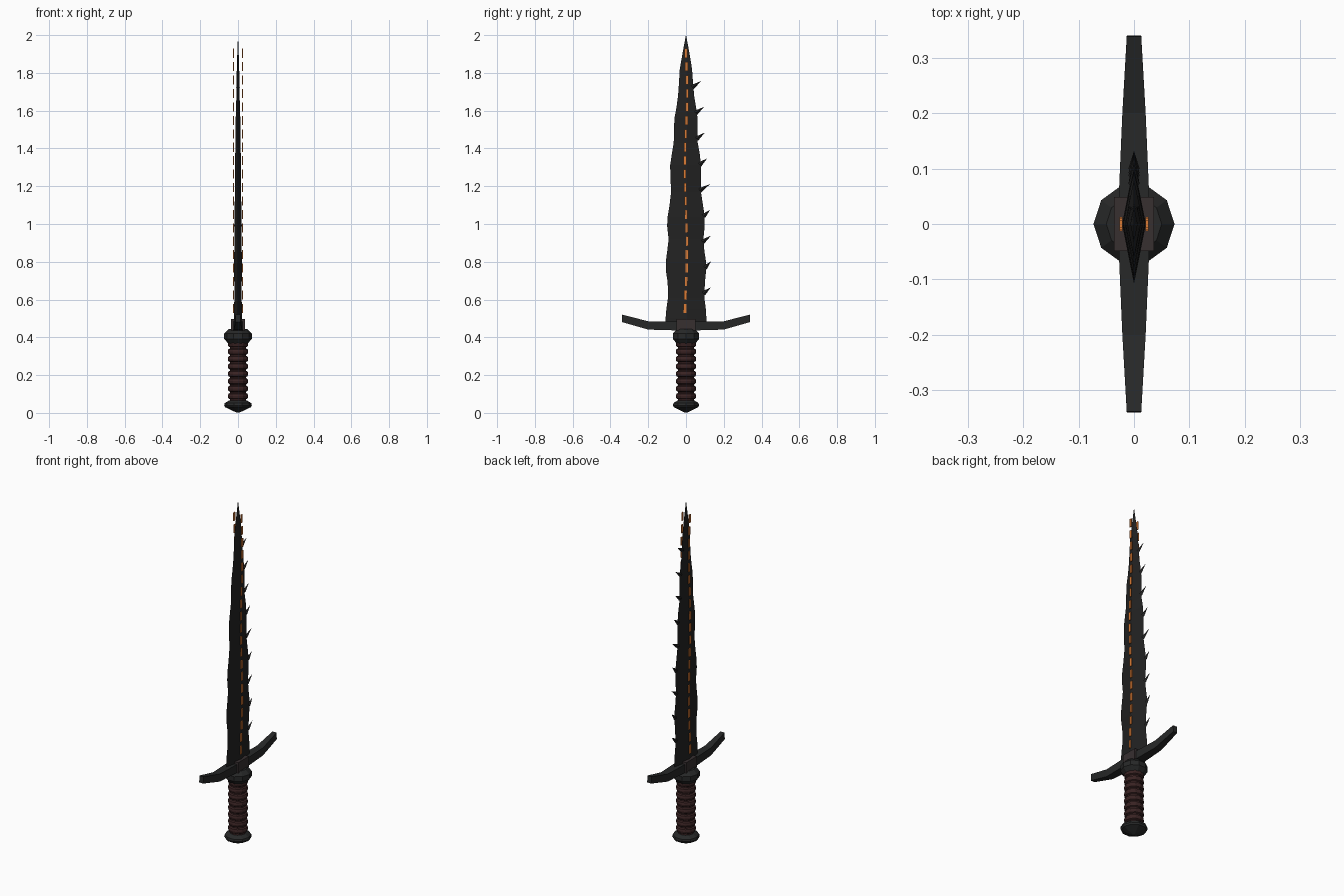
import bpy, bmesh, math
from mathutils import Vector

if "Cube" in bpy.data.objects:
    bpy.data.objects.remove(bpy.data.objects["Cube"])


def material(name, rgb):
    m = bpy.data.materials.new(name)
    m.diffuse_color = (*rgb, 1)
    m.use_nodes = True
    m.node_tree.nodes["Principled BSDF"].inputs["Base Color"].default_value = m.diffuse_color
    return m


BLACK_STEEL = material("black steel", (0.016, 0.016, 0.016))
DARK_IRON = material("dark iron", (0.020, 0.021, 0.021))
LEATHER = material("red brown leather", (0.042, 0.017, 0.017))
BROWN_IRON = material("brown iron", (0.038, 0.029, 0.030))
EMBER = material("ember orange", (0.72, 0.20, 0.035))


def finish(name, verts, faces, mat):
    me = bpy.data.meshes.new(name)
    me.from_pydata(verts, [], faces)
    bm = bmesh.new()
    bm.from_mesh(me)
    bmesh.ops.recalc_face_normals(bm, faces=bm.faces)
    bm.to_mesh(me)
    bm.free()
    me.materials.append(mat)
    ob = bpy.data.objects.new(name, me)
    bpy.context.collection.objects.link(ob)
    return ob


def loft(name, rings, mat):
    """Skin a list of equal-length vertex rings and cap both ends."""
    n = len(rings[0])
    verts = [v for r in rings for v in r]
    faces = [(i * n + j, i * n + (j + 1) % n, (i + 1) * n + (j + 1) % n, (i + 1) * n + j)
             for i in range(len(rings) - 1) for j in range(n)]
    last = (len(rings) - 1) * n
    faces += [tuple(range(n)), tuple(range(last, last + n))]
    return finish(name, verts, faces, mat)


def lathe(name, profile, mat, sides=10):
    ang = [2 * math.pi * k / sides for k in range(sides)]
    return loft(name, [[(r * math.cos(a), r * math.sin(a), z) for a in ang]
                       for r, z in profile], mat)


def box(name, centre, size, mat):
    cx, cy, cz = centre
    sx, sy, sz = (s / 2 for s in size)
    return loft(name, [[(cx + a * sx, cy + b * sy, cz + c * sz)
                        for a, b in ((-1, -1), (1, -1), (1, 1), (-1, 1))] for c in (-1, 1)], mat)


# Wavy blade: diamond section, rows of (height, left edge, right edge)
EDGE = [(0.44, .105, .105), (0.50, .108, .108), (0.55, .104, .105), (0.61, .095, .097),
        (0.69, .097, .100), (0.75, .106, .106), (0.80, .107, .106), (0.86, .099, .097),
        (0.92, .092, .092), (0.99, .100, .099), (1.04, .097, .099), (1.10, .087, .090),
        (1.17, .079, .079), (1.24, .082, .079), (1.31, .084, .079), (1.37, .075, .073),
        (1.43, .065, .062), (1.50, .064, .062), (1.56, .061, .061), (1.62, .050, .053),
        (1.68, .042, .043), (1.75, .037, .037), (1.82, .033, .032), (1.90, .019, .019),
        (1.998, .001, .001)]
loft("blade", [[(0.021 * (a + b) / 0.21, 0, z), (0, b, z), (-0.021 * (a + b) / 0.21, 0, z), (0, -a, z)]
               for z, a, b in EDGE], BLACK_STEEL)


def right_edge(z):
    for (z0, _, b0), (z1, _, b1) in zip(EDGE, EDGE[1:]):
        if z0 <= z <= z1:
            return b0 + (b1 - b0) * (z - z0) / (z1 - z0)


# Barbs along one edge, pointing out and up
BARB_TIPS = [.132, .132, .132, .127, .127, .112, .100, .096, .080]
for i, y_tip in enumerate(BARB_TIPS):
    z = 0.665 + 0.1365 * i
    tip = Vector((0, y_tip, z))
    base = Vector((0, right_edge(z - 0.03) - 0.006, z - 0.033))
    d = (tip - base).normalized()
    side = Vector((0, -d.z, d.y))
    ring = [base + Vector((0.010, 0, 0)), base + side * 0.013,
            base - Vector((0.010, 0, 0)), base - side * 0.013]
    finish(f"barb_{i + 1}", ring + [tip],
           [(0, 1, 4), (1, 2, 4), (2, 3, 4), (3, 0, 4), (3, 2, 1, 0)], BLACK_STEEL)

# Glowing dashes on both faces
for i in range(20):
    for s in (-1, 1):
        box(f"ember_dash_{i + 1}_{'left' if s < 0 else 'right'}",
            (s * 0.0235, -0.006 * math.cos(i * 0.55 + 0.6), 0.553 + 0.0711 * i),
            (0.005, 0.014, 0.048), EMBER)

# Upswept crossguard: stations of (y, bottom, top, half thickness)
ARM = [(0.06, .437, .485, .027), (0.20, .441, .485, .021), (0.338, .481, .520, .013)]
stations = [(-y, b, t, w) for y, b, t, w in reversed(ARM)] + ARM
guard = []
for k, (y, b, t, w) in enumerate(stations):
    lean = 0.004 * (1 if y > 0 else -1) if abs(y) > 0.3 else 0
    guard.append([(-w, y + lean / 2, b), (w, y + lean / 2, b), (w, y, t), (-w, y, t)])
loft("crossguard", guard, DARK_IRON)
box("guard_block", (0, 0, 0.467), (0.072, 0.098, 0.062), BROWN_IRON)

# Collar, grip with wrapped rings, pommel
lathe("collar", [(.050, .365), (.073, .392), (.073, .420), (.050, .443)], DARK_IRON)
lathe("grip", [(.043, .055), (.043, .38)], LEATHER, 12)
for i in range(8):
    z = 0.089 + 0.0393 * i
    lathe(f"grip_wrap_{i + 1}", [(.042, z - .017), (.051, z - .012), (.054, z),
                                (.051, z + .012), (.042, z + .017)], LEATHER, 12)
lathe("pommel", [(.008, .002), (.030, .012), (.068, .030), (.073, .040), (.070, .052),
                 (.048, .065)], DARK_IRON)
